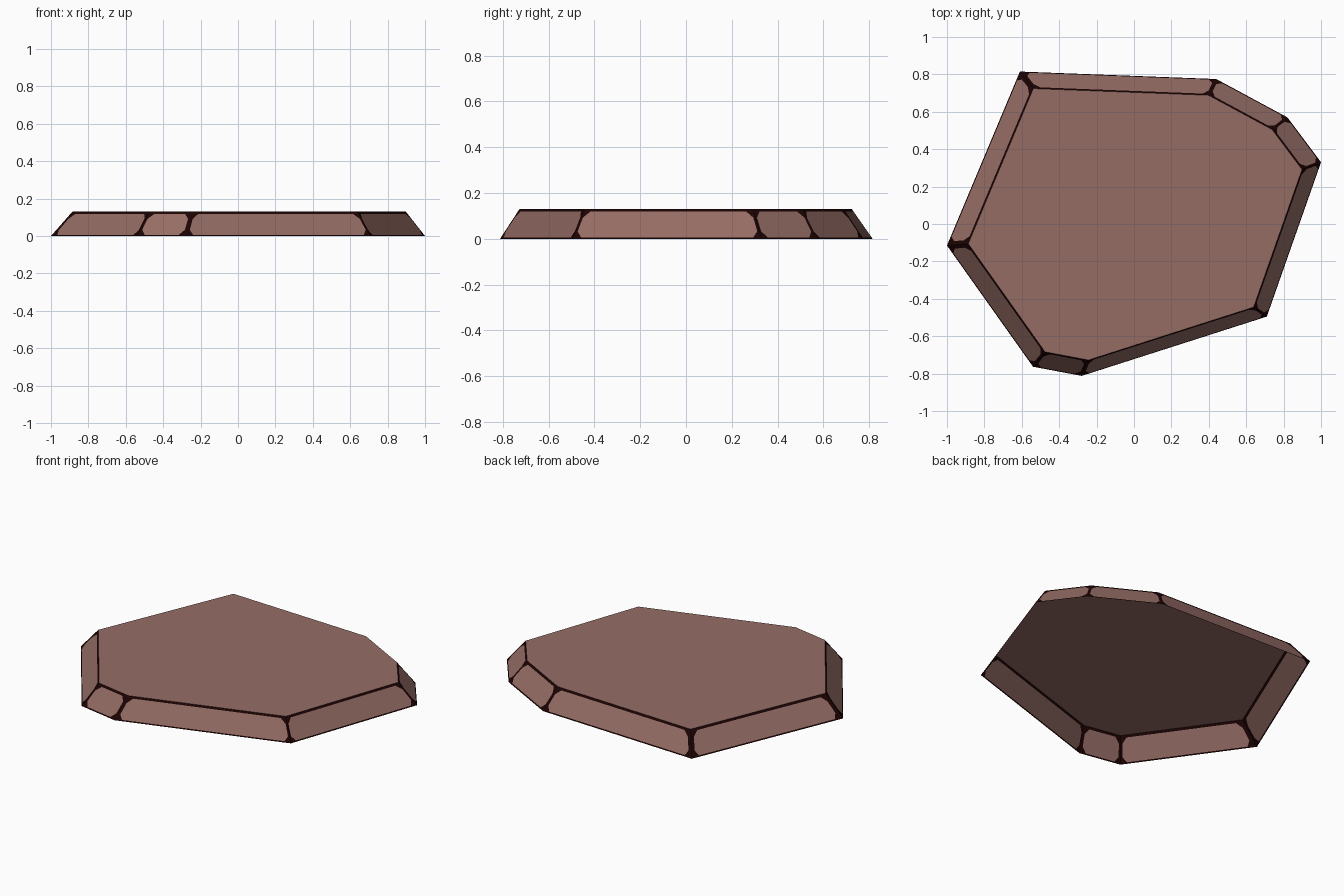
import bpy, bmesh
from mathutils import Vector

if "Cube" in bpy.data.objects:
    bpy.data.objects.remove(bpy.data.objects["Cube"])

HEIGHT, TAPER = 0.13, 0.892
TOP_SHIFT = Vector((0.006, -0.003, HEIGHT))

# base outline corners: x, y, width of the dark seam on each side of the corner
CORNERS = [(-1.0, -0.115, 0.024), (-0.54, -0.763, 0.012), (-0.28, -0.812, 0.014),
           (0.71, -0.495, 0.010), (1.0, 0.33, 0.010), (0.82, 0.57, 0.009),
           (0.44, 0.775, 0.012), (-0.61, 0.815, 0.022)]


def material(name, rgb):
    m = bpy.data.materials.new(name)
    m.diffuse_color = (*rgb, 1)
    m.use_nodes = True
    m.node_tree.nodes["Principled BSDF"].inputs["Base Color"].default_value = m.diffuse_color
    return m


bm = bmesh.new()
low = [bm.verts.new((x, y, 0)) for x, y, _ in CORNERS]
high = [bm.verts.new(Vector((x * TAPER, y * TAPER, 0)) + TOP_SHIFT) for x, y, _ in CORNERS]

# flat top; the underside is open
bm.faces.new(high)

# sloped sides: brown panel with cut corners inside a dark border
n = len(CORNERS)
for i in range(n):
    j = (i + 1) % n
    a, b, c, d = low[i], low[j], high[j], high[i]
    length = (b.co - a.co).length
    u0, u1 = CORNERS[i][2] / length, 1 - CORNERS[j][2] / length
    v0, v1 = 0.05, 0.91
    cu, cv = 0.026 / length, 0.2

    def point(u, v):
        return bm.verts.new(a.co.lerp(b.co, u).lerp(d.co.lerp(c.co, u), v))

    panel = [point(u0 + cu, v0), point(u1 - cu, v0), point(u1, v0 + cv), point(u1, v1 - cv),
             point(u1 - cu, v1), point(u0 + cu, v1), point(u0, v1 - cv), point(u0, v0 + cv)]
    bm.faces.new(panel)
    outer = [a, b, c, d]
    for k in range(4):
        p, q = panel[2 * k], panel[2 * k + 1]
        border = [bm.faces.new((outer[k], outer[(k + 1) % 4], q, p)),
                  bm.faces.new((outer[k], p, panel[2 * k - 1]))]
        for f in border:
            f.material_index = 1

mesh = bpy.data.meshes.new("stone_slab")
bm.to_mesh(mesh)
bm.free()
mesh.materials.append(material("reddish brown stone", (0.30, 0.152, 0.130)))
mesh.materials.append(material("dark edge", (0.012, 0.001, 0.001)))
slab = bpy.data.objects.new("stone_slab", mesh)
bpy.context.collection.objects.link(slab)
